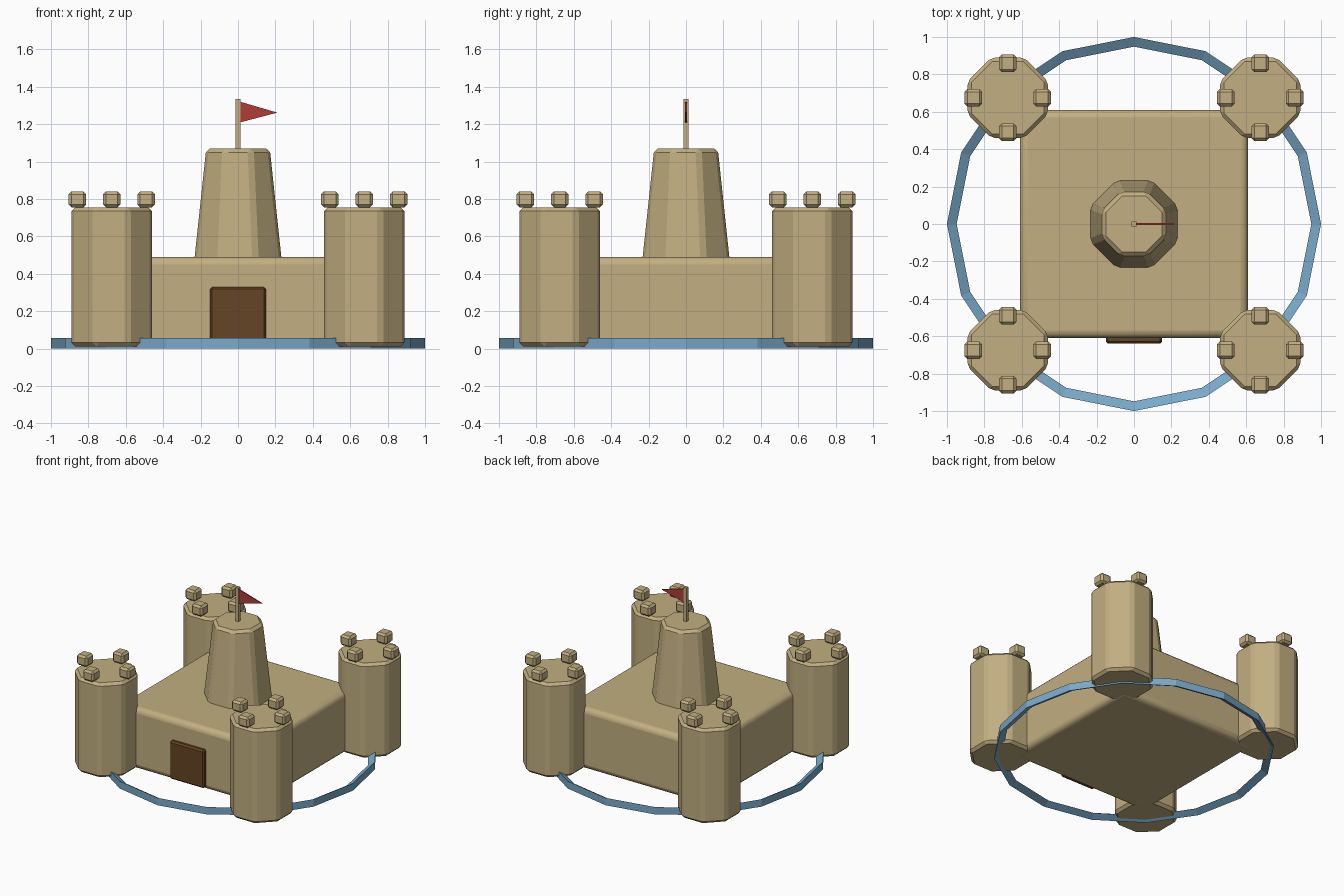
import bpy, bmesh
from math import pi, cos, sin
from mathutils import Matrix

cube = bpy.data.objects.get("Cube")
if cube:
    bpy.data.objects.remove(cube, do_unlink=True)


def material(name, rgb):
    mat = bpy.data.materials.new(name)
    mat.use_nodes = True
    mat.diffuse_color = (*rgb, 1)
    mat.node_tree.nodes["Principled BSDF"].inputs["Base Color"].default_value = (*rgb, 1)
    return mat


sand = material("sand", (0.54, 0.43, 0.22))
water = material("water_blue", (0.19, 0.40, 0.59))
wood = material("dark_wood", (0.13, 0.058, 0.018))
red = material("flag_red", (0.44, 0.045, 0.038))


def finish(name, bm, mat, bevel=0, segments=1):
    bmesh.ops.recalc_face_normals(bm, faces=bm.faces)
    mesh = bpy.data.meshes.new(name)
    bm.to_mesh(mesh)
    bm.free()
    mesh.materials.append(mat)
    obj = bpy.data.objects.new(name, mesh)
    bpy.context.collection.objects.link(obj)
    if bevel:
        mod = obj.modifiers.new("Bevel", "BEVEL")
        mod.width = bevel
        mod.segments = segments
    return obj


def box(name, centre, size, mat, bevel=0, segments=1):
    bm = bmesh.new()
    bmesh.ops.create_cube(bm, size=1, matrix=Matrix.Translation(centre) @ Matrix.Diagonal((*size, 1)))
    return finish(name, bm, mat, bevel, segments)


def octagon_tower(name, x, y, z0, z1, half0, half1, bevel):
    # half0 and half1 are the distances from the axis to the flat sides
    bm = bmesh.new()
    place = Matrix.Translation((x, y, (z0 + z1) / 2)) @ Matrix.Rotation(pi / 8, 4, "Z")
    bmesh.ops.create_cone(bm, cap_ends=True, segments=8, radius1=half0 / cos(pi / 8),
                          radius2=half1 / cos(pi / 8), depth=z1 - z0, matrix=place)
    return finish(name, bm, sand, bevel)


# Main walls with softly rounded edges
walls = box("main_walls", (0, 0, 0.25), (1.22, 1.22, 0.48), sand, 0.04, 3)
bpy.ops.object.select_all(action="DESELECT")
walls.select_set(True)
bpy.context.view_layer.objects.active = walls
bpy.ops.object.shade_smooth_by_angle(angle=pi / 5)

# Corner towers, each with four battlement blocks
for side, sx in (("right", -1), ("left", 1)):
    for end, sy in (("front", -1), ("back", 1)):
        x, y = sx * 0.675, sy * 0.675
        octagon_tower(f"{end}_{side}_tower", x, y, 0.012, 0.755, 0.215, 0.215, 0.02)
        for i in range(4):
            a = i * pi / 2
            box(f"{end}_{side}_battlement_{i + 1}",
                (x + 0.184 * cos(a), y + 0.184 * sin(a), 0.798), (0.094, 0.094, 0.084), sand, 0.015)

# Tapered keep, flag pole and pennant
octagon_tower("keep", 0, 0, 0.45, 1.07, 0.236, 0.17, 0.02)
box("flag_pole", (0, 0, 1.195), (0.025, 0.025, 0.28), sand)
bm = bmesh.new()
face = bm.faces.new([bm.verts.new((px, -0.005, pz))
                     for px, pz in ((0.012, 1.21), (0.21, 1.262), (0.012, 1.32))])
side_verts = [g for g in bmesh.ops.extrude_face_region(bm, geom=[face], use_keep_orig=True)["geom"]
              if isinstance(g, bmesh.types.BMVert)]
bmesh.ops.translate(bm, verts=side_verts, vec=(0, 0.01, 0))
finish("flag", bm, red)

# Gate in the front wall
box("gate", (0, -0.61, 0.18), (0.3, 0.06, 0.3), wood, 0.012)

# Moat ring: upright outer wall, ridge pointing inwards
bm = bmesh.new()
rings = []
for i in range(16):
    a = i * pi / 8
    rings.append([bm.verts.new((r * cos(a), r * sin(a), z))
                  for r, z in ((1, 0), (1, 0.058), (0.948, 0.027))])
for i in range(16):
    p, q = rings[i], rings[(i + 1) % 16]
    for j in range(3):
        k = (j + 1) % 3
        bm.faces.new((p[j], q[j], q[k], p[k]))
finish("moat_ring", bm, water)
